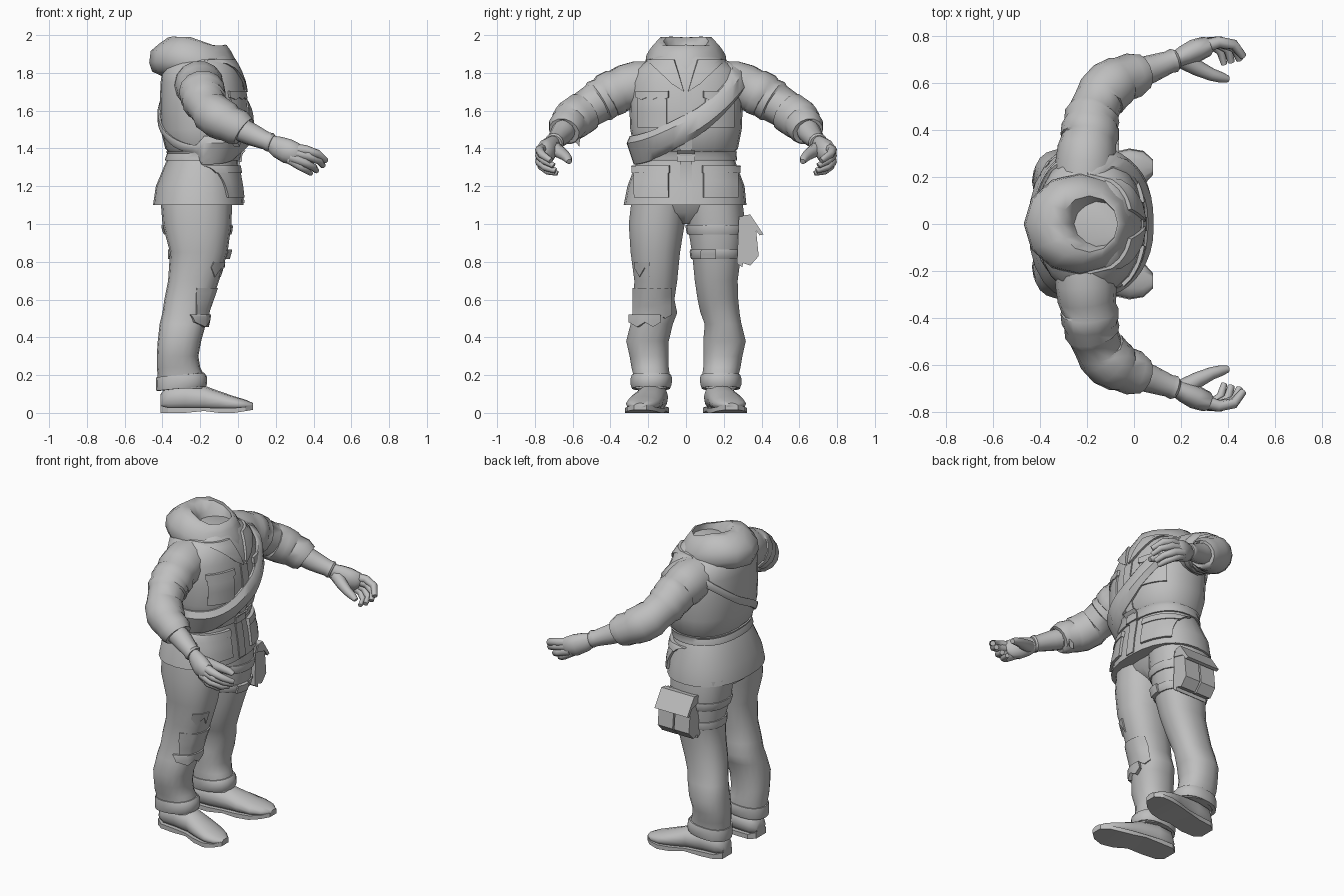
import bpy, bmesh, math
from mathutils import Vector

if "Cube" in bpy.data.objects:
    bpy.data.objects.remove(bpy.data.objects["Cube"])

cloth = bpy.data.materials.new("plain grey")
cloth.diffuse_color = (0.52, 0.52, 0.52, 1)
cloth.use_nodes = True
cloth.node_tree.nodes["Principled BSDF"].inputs["Base Color"].default_value = cloth.diffuse_color


def finish(name, bm, angle=40):
    bmesh.ops.remove_doubles(bm, verts=bm.verts, dist=0.0002)
    bmesh.ops.recalc_face_normals(bm, faces=bm.faces)
    me = bpy.data.meshes.new(name)
    bm.to_mesh(me)
    bm.free()
    ob = bpy.data.objects.new(name, me)
    bpy.context.collection.objects.link(ob)
    me.materials.append(cloth)
    bpy.ops.object.select_all(action='DESELECT')
    ob.select_set(True)
    bpy.context.view_layer.objects.active = ob
    bpy.ops.object.shade_smooth_by_angle(angle=math.radians(angle))
    return ob


def skin(name, rings, caps=True, closed=False, angle=40):
    """Join equal rings of points into one surface."""
    bm = bmesh.new()
    vs = [[bm.verts.new(p) for p in r] for r in rings]
    n = len(vs[0])
    for i in range(len(vs) if closed else len(vs) - 1):
        a, b = vs[i], vs[(i + 1) % len(vs)]
        for j in range(n):
            bm.faces.new((a[j], a[(j + 1) % n], b[(j + 1) % n], b[j]))
    if caps and not closed:
        bm.faces.new(vs[0])
        bm.faces.new(vs[-1])
    return finish(name, bm, angle)


def tube(name, path, s=1, n=12, flat=1.0, angle=40):
    """Tube along (x, y, z, radius) points; s mirrors it across y."""
    pts = [Vector((p[0], p[1] * s, p[2])) for p in path]
    rings = []
    for i, p in enumerate(pts):
        t = (pts[min(i + 1, len(pts) - 1)] - pts[max(i - 1, 0)]).normalized()
        side = t.cross(Vector((0, 0, 1))).normalized()
        up = side.cross(t)
        r = path[i][3]
        rings.append([p + side * r * flat * math.cos(k * math.tau / n) + up * r * math.sin(k * math.tau / n)
                      for k in range(n)])
    return skin(name, rings, angle=angle)


def section(rows, z):
    """Interpolate (z, x0, x1, y0, y1) rows."""
    z = min(max(z, rows[0][0]), rows[-1][0])
    for a, b in zip(rows, rows[1:]):
        if z <= b[0]:
            f = (z - a[0]) / (b[0] - a[0])
            return [u + (v - u) * f for u, v in zip(a[1:], b[1:])]


def around(rows, z, a, off=0.0, p=2.3):
    """Point on the body surface at a given angle and height."""
    x0, x1, y0, y1 = section(rows, z)
    c, s = math.cos(a), math.sin(a)
    return Vector(((x0 + x1) / 2 + ((x1 - x0) / 2 + off) * math.copysign(abs(c) ** (2 / p), c),
                   (y0 + y1) / 2 + ((y1 - y0) / 2 + off) * math.copysign(abs(s) ** (2 / p), s), z))


def body(name, rows, n=24, angle=40):
    skin(name, [[around(rows, r[0], k * math.tau / n) for k in range(n)] for r in rows], angle=angle)


def band(name, rows, height, half, off, n=32, bulge=0.0):
    """Closed strap around the body; height, half width and bulge follow the angle."""
    rings = []
    for k in range(n):
        a = k * math.tau / n
        z, h = height(a), half(a)
        top = off + bulge * (math.cos(a) > -.15)
        rings.append([around(rows, z + h * d, a, o) for d, o in
                      ((-1, -0.015), (-1, off * .7), (-.5, top), (.5, top), (1, off * .7), (1, -0.015))])
    skin(name, rings, closed=True)


def patch(name, rows, corners, off=0.015, n=6, front=1, jag=0.0):
    """Plate fitted on the body between four (y, z) corners, optionally with a torn lower edge."""
    def at(u, v, o):
        c = corners
        y, z = [(c[0][i] * (1 - u) + c[1][i] * u) * (1 - v) + (c[3][i] * (1 - u) + c[2][i] * u) * v for i in (0, 1)]
        if v == 0:
            z -= jag * (round(u * n) % 2)
        x0, x1, y0, y1 = section(rows, z)
        s = max(-1, min(1, (y - (y0 + y1) / 2) / ((y1 - y0) / 2)))
        a = math.asin(math.copysign(abs(s) ** 1.15, s))
        return around(rows, z, a if front > 0 else math.pi - a, o)
    bm = bmesh.new()
    g = [[[bm.verts.new(at(i / n, j / n, o)) for j in range(n + 1)] for i in range(n + 1)] for o in (-0.01, off)]
    for lay in g:
        for i in range(n):
            for j in range(n):
                bm.faces.new((lay[i][j], lay[i + 1][j], lay[i + 1][j + 1], lay[i][j + 1]))
    for i in range(n):
        for e in (((i, 0), (i + 1, 0)), ((i, n), (i + 1, n)), ((0, i), (0, i + 1)), ((n, i), (n, i + 1))):
            (a, b), (c, d) = e
            bm.faces.new((g[0][a][b], g[0][c][d], g[1][c][d], g[1][a][b]))
    finish(name, bm, 35)


def rect(y0, y1, z0, z1):
    return [(y0, z0), (y1, z0), (y1, z1), (y0, z1)]


# Jacket with flared skirt and pinched waist
J = [(1.10, -.45, .03, -.33, .32), (1.2, -.435, .02, -.31, .31), (1.32, -.385, .0, -.265, .265),
     (1.37, -.36, .0, -.25, .25), (1.40, -.385, .03, -.275, .275), (1.5, -.41, .05, -.295, .295),
     (1.62, -.415, .05, -.30, .30), (1.75, -.41, .03, -.30, .30), (1.82, -.40, .005, -.27, .27),
     (1.87, -.37, -.02, -.20, .20), (1.91, -.32, -.05, -.13, .13)]
body("jacket", J)
band("belt", J, lambda a: 1.36, lambda a: .025, .014)
patch("belt_buckle", J, rect(-.045, .045, 1.33, 1.39), .022)
patch("front_placket", J, rect(-.03, .03, 1.11, 1.72), .006)
for s, side in ((1, "left"), (-1, "right")):
    patch(side + "_skirt_pocket", J, rect(s * .09, s * .265, 1.14, 1.28), .014)
    patch(side + "_skirt_pocket_flap", J, rect(s * .085, s * .27, 1.27, 1.31), .02)
    patch(side + "_chest_pocket", J, rect(s * .10, s * .25, 1.51, 1.67), .008)
    patch(side + "_chest_flap", J, rect(s * .09, s * .255, 1.67, 1.705), .014, jag=.012)
    patch(side + "_lapel", J, [(s * .01, 1.70), (s * .07, 1.74), (s * .2, 1.87), (s * .06, 1.87)], .014)

# Wide padded strap running diagonally around the chest, thin at the back
band("shoulder_strap", J, lambda a: 1.59 + .2 * math.sin(a) - (.085 if math.cos(a) > 0 else .03) * math.cos(a) ** 2,
     lambda a: .075 if math.cos(a) > -.15 else .025, .014, 40, .02)


# Draped hood: soft collar roll around an open neck, its rim lower and its hem pointed at the front
def hood_ring(cx, rx, ry, z, tilt, drop=0, n=12):
    out = []
    for k in range(n):
        a = k * math.tau / n
        x = cx + rx * math.cos(a)
        out.append((x, ry * math.sin(a),
                    z - tilt * (x + .2) + .008 * math.cos(3 * a) - drop * max(0, math.cos(a)) ** 3))
    return out


skin("hood", [hood_ring(*r) for r in (
    (-.20, .19, .16, 1.775, .05, .03), (-.22, .235, .20, 1.795, .08, .03), (-.228, .242, .217, 1.835, .10, .03),
    (-.233, .229, .21, 1.89, .13, .02), (-.225, .19, .185, 1.93, .16), (-.215, .155, .155, 1.965, .18),
    (-.19, .12, .12, 1.97, .22), (-.165, .10, .10, 1.93, .22), (-.15, .09, .08, 1.87, .1))], angle=50)

# Trousers
L = [(.13, -.425, -.175, .09, .28), (.2, -.425, -.18, .085, .28), (.24, -.43, -.20, .09, .29),
     (.30, -.43, -.21, .09, .30), (.38, -.425, -.195, .09, .318), (.47, -.415, -.17, .098, .295),
     (.53, -.40, -.16, .075, .285), (.6, -.39, -.135, .06, .278), (.7, -.37, -.10, .045, .275),
     (.85, -.36, -.055, .03, .295), (1.0, -.40, -.035, .005, .315), (1.13, -.41, -.03, -.01, .30)]
R = [(z, a, b, -d + (.01 if z > .9 else 0), -c + (.03 if .4 < z < .55 else 0)) for z, a, b, c, d in L]
H = [(1.0, -.30, -.13, -.06, .06), (1.06, -.40, -.06, -.24, .24), (1.14, -.41, -.03, -.28, .28)]
body("hips", H)
for s, side, rows in ((1, "left", L), (-1, "right", R)):
    body(side + "_trouser_leg", rows, 18)
    band(side + "_trouser_cuff", rows, lambda a: .165 + .012 * math.cos(a), lambda a: .036, .01, 18, .004)
    # Shoe: rings along x of (x, y centre, half width, bottom, top)
    rings, sole = [], []
    for x, y, w, b, t in ((-.41, .17, .045, .025, .10), (-.37, .17, .075, .014, .15), (-.28, .175, .08, .014, .16),
                          (-.18, .19, .08, .014, .145), (-.10, .21, .09, .012, .115), (-.02, .228, .09, .012, .088),
                          (.04, .238, .07, .018, .07), (.08, .242, .03, .028, .052)):
        ring = []
        for k in range(12):
            c, v = math.cos(k * math.tau / 12), math.sin(k * math.tau / 12)
            # the lower half is squarer than the upper
            wide = math.copysign(abs(c) ** (.55 if v < 0 else 1), c)
            ring.append((x, s * (y + w * wide), (b + t) / 2 + (t - b) / 2 * v))
        rings.append(ring)
        lift = max(0, x + .02) * .16 if x > -.02 else (.01 if -.24 < x < -.15 else 0)
        sole.append([(x, s * (y + e * (w + .004)), z) for e, z in
                     ((-1, lift), (1, lift), (1, b + .014), (-1, b + .014))])
    skin(side + "_shoe", rings, angle=50)
    skin(side + "_sole", sole, angle=30)

# Torn knee on one leg
patch("torn_knee_upper", R, rect(-.27, -.19, .77, .80), .006, 3, jag=.05)
patch("knee_pad", R, rect(-.275, -.08, .52, .66), .008, 6, jag=.02)
patch("torn_knee_lower", R, rect(-.285, -.14, .48, .52), .02, 4, jag=.025)

# Thigh straps and side pouches
band("thigh_strap_upper", L, lambda a: .97, lambda a: .026, .01, 20)
band("thigh_strap_lower", L, lambda a: .84, lambda a: .024, .01, 20)
patch("thigh_buckle", L, rect(.09, .16, .815, .865), .022)


def wedge(name, x0, x1, prof):
    skin(name, [[(x, y, z) for y, z in prof] for x in (x0, x1)], angle=25)


for i, (x0, x1) in enumerate(((-.29, -.185), (-.175, -.07))):
    wedge("thigh_pouch_%d" % (i + 1), x0, x1, ((.28, .80), (.34, .78), (.385, .83), (.37, .98), (.29, 1.02)))
    wedge("thigh_pouch_flap_%d" % (i + 1), x0 - .006, x1 + .006,
          ((.28, 1.0), (.30, 1.045), (.34, 1.05), (.41, .945), (.39, .94), (.36, .98)))
wedge("pouch_backing", -.29, -.07, ((.27, .79), (.30, .77), (.31, 1.04), (.28, 1.04)))

# Sleeves with padded folds, forearms and curled hands
sleeve = [(-.21, .18, 1.735, .13), (-.205, .26, 1.735, .13), (-.2, .32, 1.72, .126), (-.192, .36, 1.705, .117),
          (-.19, .37, 1.70, .124), (-.187, .415, 1.68, .122), (-.184, .425, 1.67, .115), (-.178, .46, 1.65, .119),
          (-.172, .475, 1.64, .108), (-.15, .53, 1.605, .103), (-.14, .545, 1.59, .112), (-.10, .59, 1.56, .112),
          (-.06, .612, 1.54, .106), (-.045, .618, 1.53, .097), (.0, .635, 1.51, .097), (.03, .645, 1.49, .082),
          (.025, .643, 1.492, .06)]
fingers = [[(.28, .75, 1.40, .030), (.36, .775, 1.392, .025), (.425, .765, 1.37, .022), (.465, .715, 1.335, .016)],
           [(.29, .76, 1.38, .030), (.37, .775, 1.362, .025), (.43, .75, 1.335, .021), (.45, .70, 1.308, .015)],
           [(.28, .765, 1.355, .029), (.35, .775, 1.328, .024), (.40, .745, 1.30, .020), (.415, .69, 1.282, .015)],
           [(.27, .755, 1.345, .026), (.33, .765, 1.305, .022), (.37, .735, 1.28, .019), (.385, .68, 1.268, .013)],
           [(.21, .70, 1.40, .040), (.27, .665, 1.378, .034), (.33, .637, 1.358, .027), (.37, .625, 1.345, .023),
            (.40, .618, 1.33, .015)]]
for s, side in ((1, "left"), (-1, "right")):
    tube(side + "_sleeve", sleeve, s, 14)
    tube(side + "_forearm", [(-.03, .63, 1.52, .066), (.07, .66, 1.475, .06), (.15, .69, 1.44, .048),
                             (.17, .697, 1.432, .052), (.18, .70, 1.428, .045)], s)
    tube(side + "_palm", [(.16, .692, 1.435, .038), (.21, .715, 1.408, .058), (.26, .738, 1.386, .066),
                          (.31, .757, 1.370, .058), (.33, .765, 1.362, .03)], s, 12, .76)
    for i, f in enumerate(fingers):
        tip = f[-1]
        tube("%s_%s" % (side, "thumb" if i == 4 else "finger_%d" % (i + 1)), f + [tip[:2] + (tip[2] - .004, .004)],
             s, 8, angle=50)

# Torn scrap hanging under one elbow
skin("torn_scrap", [[(x, -.60, 1.47), (x + .02, -.56, 1.46), (x + .01, -.565, 1.41), (x - .01, -.59, 1.44)]
                    for x in (-.03, .0)], angle=20)
